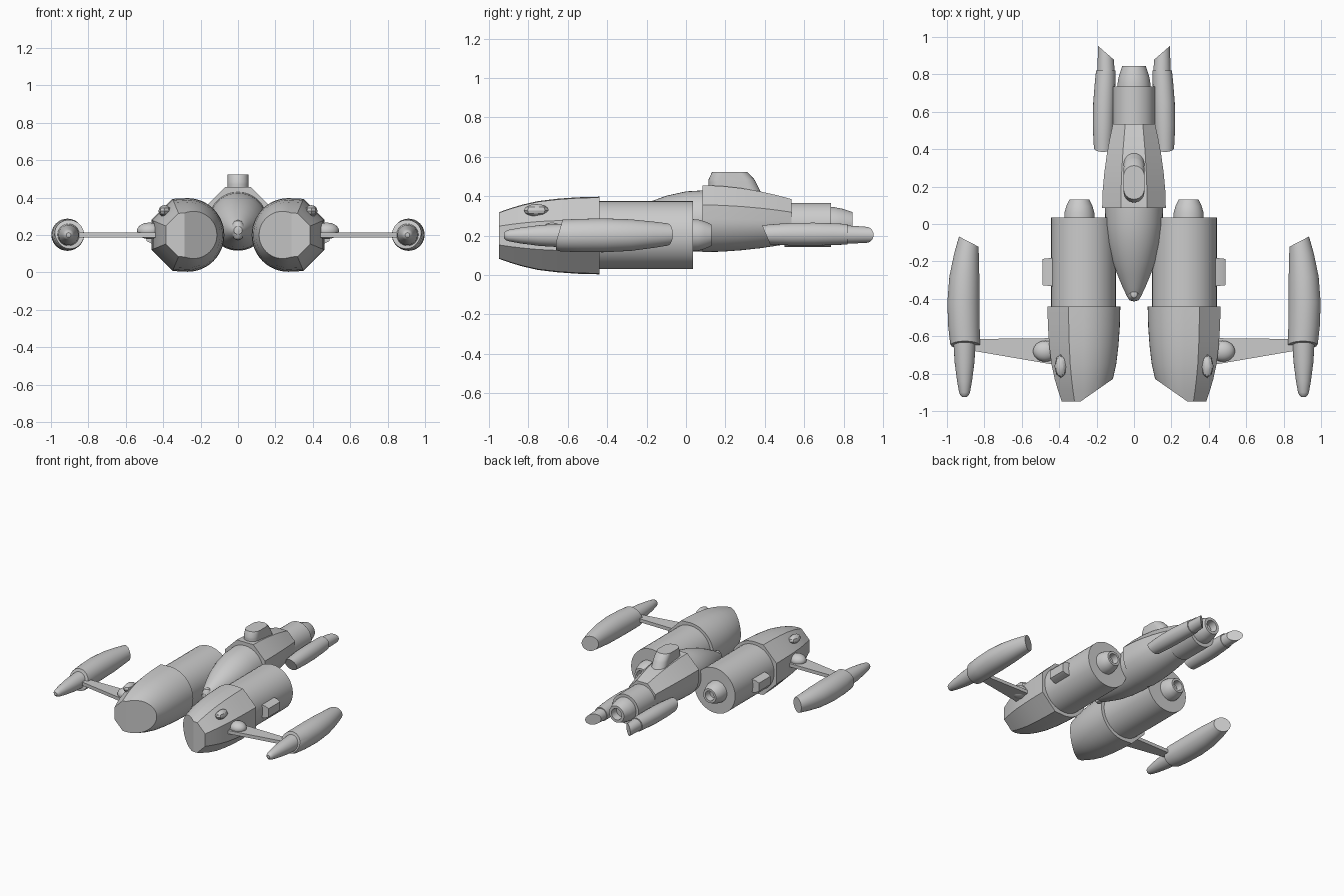
import bpy, bmesh, math
from mathutils import Vector

if "Cube" in bpy.data.objects:
    bpy.data.objects.remove(bpy.data.objects["Cube"])

def arc(a0, a1, n, r=1.0):
    return [(r * math.cos(math.radians(a0 + (a1 - a0) * i / n)),
             r * math.sin(math.radians(a0 + (a1 - a0) * i / n))) for i in range(n + 1)]

ROUND = arc(0, 360, 40)[:-1]
HALF_FACETED_SIDE = arc(90, 270, 24) + arc(-67.5, 67.5, 3, 1.06)   # facets on the outer side
HALF_FACETED_TOP = arc(180, 360, 24) + arc(22.5, 157.5, 3, 1.09)   # facets on the upper side

def finish(name, bm, mirror):
    bmesh.ops.recalc_face_normals(bm, faces=bm.faces)
    me = bpy.data.meshes.new(name)
    bm.to_mesh(me)
    bm.free()
    me.shade_smooth()
    me.set_sharp_from_angle(angle=math.radians(28))
    ob = bpy.data.objects.new(name, me)
    bpy.context.collection.objects.link(ob)
    if mirror:
        m = ob.modifiers.new("mirror", 'MIRROR')
        m.use_mirror_merge = False
    return ob

def skin(bm, rings):
    rows = [[bm.verts.new(p) for p in ring] for ring in rings]
    n = len(rows[0])
    for a, b in zip(rows, rows[1:]):
        for i in range(n):
            j = (i + 1) % n
            bm.faces.new((a[i], a[j], b[j], b[i]))
    bm.faces.new(rows[0][::-1])
    bm.faces.new(rows[-1])

def loft(name, sections, shape=ROUND, mirror=False, cuts=()):
    """Sections are (y, centre x, centre z, radius); cuts are (point, outward normal)."""
    bm = bmesh.new()
    skin(bm, [[(cx + r * u, y, cz + r * v) for u, v in shape] for y, cx, cz, r in sections])
    for co, no in cuts:
        bmesh.ops.bisect_plane(bm, geom=bm.verts[:] + bm.edges[:] + bm.faces[:], dist=1e-5,
                               plane_co=co, plane_no=Vector(no).normalized(), clear_outer=True)
        bmesh.ops.holes_fill(bm, edges=[e for e in bm.edges if e.is_boundary], sides=0)
    return finish(name, bm, mirror)

def straight(x, z, pairs):
    return [(y, x, z, r) for y, r in pairs]

def blob(name, centre, radii, segs=20, mirror=False):
    bm = bmesh.new()
    bmesh.ops.create_uvsphere(bm, u_segments=segs, v_segments=max(6, segs // 2), radius=1)
    for v in bm.verts:
        v.co = [c + r * p for c, r, p in zip(centre, radii, v.co)]
    return finish(name, bm, mirror)

# Twin engine hulls: faceted front cowl, round rear drum and nozzle
loft("engine_cowl", straight(0.27, 0.2, [(-0.95, .118), (-0.89, .139), (-0.83, .157), (-0.75, .175),
     (-0.65, .187), (-0.55, .194), (-0.44, .197)]), HALF_FACETED_SIDE, True,
     [((0.28, -0.945, 0), (-0.115, -0.165, 0))])
loft("engine_drum", straight(0.27, 0.202, [(-0.46, .173), (0.035, .173)]), ROUND, True)
loft("engine_nozzle", straight(0.292, 0.202, [(0.0, .082), (0.06, .08), (0.095, .07), (0.13, .054),
     (0.13, .037), (0.08, .033)]), ROUND, True)

# Central fuselage
loft("nose_cone", [(-0.41, 0, .225, .022), (-0.39, 0, .226, .036), (-0.34, 0, .232, .06),
     (-0.27, 0, .241, .089), (-0.2, 0, .25, .115), (-0.1, 0, .262, .14), (0.0, 0, .271, .153),
     (0.1, 0, .274, .156)])
blob("nose_sensor", (0, -0.375, .226), (.036, .04, .056), 12)
loft("mid_fuselage", [(0.085, 0, .285, .169), (0.18, 0, .284, .166), (0.28, 0, .282, .157),
     (0.38, 0, .279, .143), (0.46, 0, .276, .128), (0.535, 0, .272, .112)], HALF_FACETED_TOP)
loft("tail_drum", straight(0, .254, [(0.5, .112), (0.735, .112)]))
loft("tail_nozzle", straight(0, .256, [(0.7, .09), (0.75, .088), (0.79, .081), (0.845, .063),
     (0.845, .043), (0.79, .038)]))

# Turret on top: a rounded-end block with sloped back
bm = bmesh.new()
def stadium(y0, y1, z, w=.056):
    return ([(w * x, y1 - w + w * y, z) for x, y in arc(0, 180, 12)] +
            [(w * x, y0 + w + w * y, z) for x, y in arc(180, 360, 12)])
skin(bm, [stadium(.115, .38, .42), stadium(.115, .355, .47), stadium(.115, .347, .485),
          stadium(.132, .312, .522)])
finish("top_turret", bm, False)

# Tail pods with slanted ends
loft("tail_pod", [(0.37, .166, .205, .046), (0.45, .165, .206, .052), (0.53, .163, .207, .057),
     (0.65, .16, .207, .058), (0.75, .155, .207, .055), (0.82, .151, .206, .052)],
     ROUND, True, [((0, 0.41, .195), (0, -0.07, -0.03))])
loft("tail_pod_tip", [(0.8, .149, .205, .047), (0.88, .151, .204, .043), (0.97, .155, .203, .037)],
     ROUND, True, [((.115, 0.885, 0), (-0.065, 0.075, 0))])

# Wing struts
bm = bmesh.new()
plan = [(.40, -.61), (.40, -.757), (.86, -.678), (.86, -.615)]
skin(bm, [[(x, y, z) for x, y in plan] for z in (.187, .213)])
finish("wing_strut", bm, True)

# Wing pods: body with slanted rear, plus front cone
loft("wing_pod", [(-0.66, .898, .2, .074), (-0.64, .903, .2, .08), (-0.55, .909, .2, .084),
     (-0.42, .912, .201, .086), (-0.28, .907, .202, .08), (-0.16, .896, .204, .066),
     (-0.05, .881, .206, .05)], ROUND, True,
     [((.834, -0.12, 0), (-0.05, 0.096, 0)), ((0, -0.65, .2), (0, -0.135, 0.04))])
loft("wing_pod_cone", straight(.906, .2, [(-0.925, .012), (-0.915, .023), (-0.9, .029), (-0.84, .04),
     (-0.74, .053), (-0.62, .06)]), ROUND, True)

# Fairings and side blocks on the engine hulls
blob("wing_root_fairing", (.475, -0.68, .222), (.065, .056, .044), 24, True)
blob("cowl_blister", (.392, -0.76, .328), (.033, .063, .032), 8, True)
bm = bmesh.new()
for_block = [(.40, .055, .08), (.465, .045, .073), (.49, .032, .07)]
skin(bm, [[(x, -0.257 + sy * h, .2 + sz * w) for sy, sz in ((-1, -1), (1, -1), (1, 1), (-1, 1))]
          for x, w, h in for_block])
finish("side_block", bm, True)
